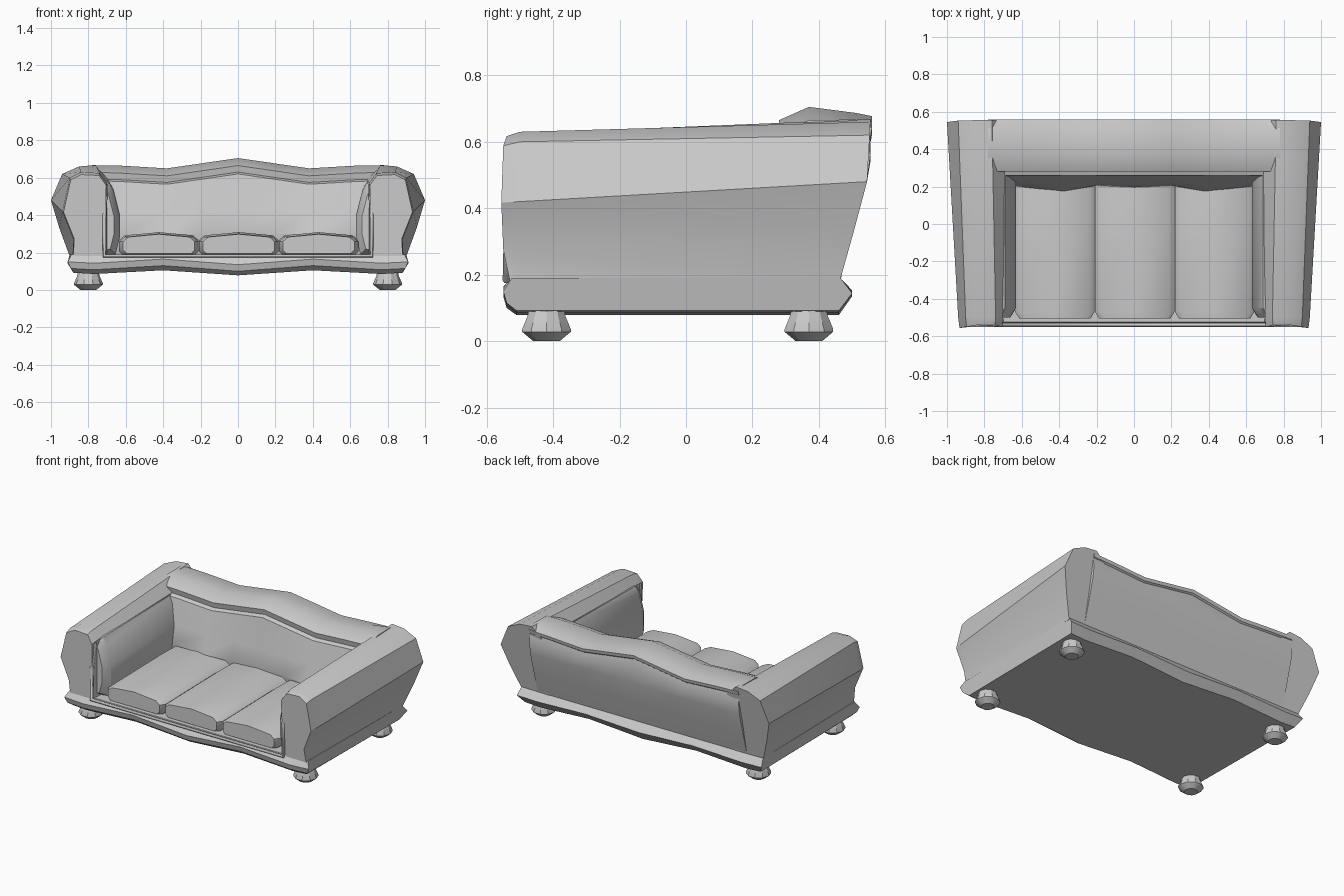
import bpy, bmesh, math

if "Cube" in bpy.data.objects:
    bpy.data.objects.remove(bpy.data.objects["Cube"])


def loft(name, rings, mirror=False, angle=32):
    """Skin a list of equal-sized closed rings and cap both ends."""
    bm = bmesh.new()
    vs = [[bm.verts.new(p) for p in r] for r in rings]
    n = len(rings[0])
    for a, b in zip(vs, vs[1:]):
        for i in range(n):
            j = (i + 1) % n
            bm.faces.new((a[i], a[j], b[j], b[i]))
    bm.faces.new(vs[0])
    bm.faces.new(vs[-1])
    bmesh.ops.recalc_face_normals(bm, faces=bm.faces)
    me = bpy.data.meshes.new(name)
    bm.to_mesh(me)
    bm.free()
    ob = bpy.data.objects.new(name, me)
    bpy.context.collection.objects.link(ob)
    if mirror:
        ob.modifiers.new("mirror", 'MIRROR')
    bpy.ops.object.select_all(action='DESELECT')
    ob.select_set(True)
    bpy.context.view_layer.objects.active = ob
    bpy.ops.object.shade_smooth_by_angle(angle=math.radians(angle))
    return ob


def shrink(ring, cx, cz, s):
    return [(cx + (x - cx) * s, cz + (z - cz) * s) for x, z in ring]


# base plinth with scalloped lower edge: (x, lower edge lift)
rings = []
for x, d in [(-.9, .015), (-.77, .008), (-.4, .03), (0, 0), (.4, .03), (.77, .008), (.9, .015)]:
    s = 1 if x > 0 else -1
    end = abs(x) > .85
    prof = [(-.51, .078 + d * .9), (-.54, .10 + d), (-.55, .135 + d), (-.525, .19),
            (.465, .19), (.50, .135 + d * .6), (.46, .078 + d * .9)]
    inset = [-.03, -.005, .01, -.01, 0, .012, -.02]
    rings.append([(x + (s * i if end else 0), y, z) for (y, z), i in zip(prof, inset)])
loft("base", rings)

# arms, flaring outward toward the back
front = [(.70, .18), (.70, .57), (.74, .625), (.84, .63), (.90, .60), (.94, .42), (.88, .27), (.885, .18)]
back = [(.69, .18, .465), (.69, .60, .55), (.76, .668, .557), (.85, .66, .555), (.94, .62, .553),
        (1.0, .48, .545), (.955, .33, .505), (.90, .18, .463)]
cap = shrink(front, .80, .36, .95)
cap[0], cap[-1] = (.71, .18), (.88, .18)
cap_y = [-.53, -.55, -.54, -.54, -.55, -.556, -.55, -.53]
loft("arm", [[(x, y, z) for (x, z), y in zip(cap, cap_y)],
             [(x, -.50, z) for x, z in front],
             [(x, y, z) for x, z, y in back]], mirror=True)

# padded inner sides of the arms
pad = [(.72, .18), (.655, .19), (.63, .29), (.632, .40), (.665, .53), (.69, .575), (.72, .575)]
loft("arm_pad", [[(x + .02, -.50, z) for x, z in shrink(pad, .71, .38, .85)],
                 [(x, -.45, z) for x, z in pad],
                 [(x, .30, z + .01) for x, z in pad]], mirror=True)

# backrest with wavy rolled top: (x, top height, forward bulge)
rings = []
for x, t, b in [(-.78, .67, 0), (-.62, .664, 0), (-.38, .65, .025), (-.2, .676, -.005), (0, .705, .005),
                (.2, .676, -.005), (.38, .65, .025), (.62, .664, 0), (.78, .67, 0)]:
    prof = [(.23, .18), (.20 - b, .30), (.225 - b / 2, .42), (.26, t - .085), (.287, t - .075),
            (.28, t - .04), (.37, t), (.51, t - .018), (.56, t - .028), (.556, t - .05),
            (.545, t - .058), (.555, t - .11), (.545, .48), (.505, .33), (.463, .18)]
    if abs(x) > .7:   # blend down into the arm tops
        prof[5:8] = [(.28, .63), (.37, t - .005), (.51, t - .003)]
    rings.append([(x, y, z) for y, z in prof])
loft("backrest", rings)

# three seat cushions
for i, cx in enumerate((-.423, .004, .431)):
    h = .212
    sec = [(-h + .02, .19), (-h, .21), (-h, .262), (-h + .03, .288), (0, .305),
           (h - .03, .288), (h, .262), (h, .21), (h - .02, .19)]
    small = shrink(sec, 0, .235, .9)
    loft(f"seat_cushion_{i + 1}", [[(cx + x, -.505, z) for x, z in small],
                                   [(cx + x, -.47, z - .004) for x, z in sec],
                                   [(cx + x, .05, z + .004) for x, z in sec],
                                   [(cx + x, .23, z) for x, z in sec]], angle=40)

# slim trim round the front opening
cu = bpy.data.curves.new("front_trim", 'CURVE')
cu.dimensions = '3D'
cu.bevel_depth = .012
cu.bevel_resolution = 1
cu.use_fill_caps = True
sp = cu.splines.new('POLY')
pts = [(-.705, -.515, .56), (-.715, -.535, .40), (-.715, -.54, .182),
       (.715, -.54, .182), (.715, -.535, .40), (.705, -.515, .56)]
sp.points.add(len(pts) - 1)
for p, co in zip(sp.points, pts):
    p.co = (*co, 1)
bpy.context.collection.objects.link(bpy.data.objects.new("front_trim", cu))

# turned bun feet
for label, cy in (("front", -.42), ("rear", .37)):
    rings = []
    for r, z in [(.042, 0), (.077, .028), (.077, .036), (.06, .075), (.055, .10)]:
        rings.append([(.80 + r * math.cos(a * math.tau / 10), cy + r * math.sin(a * math.tau / 10), z)
                      for a in range(10)])
    loft(label + "_feet", rings, mirror=True)
